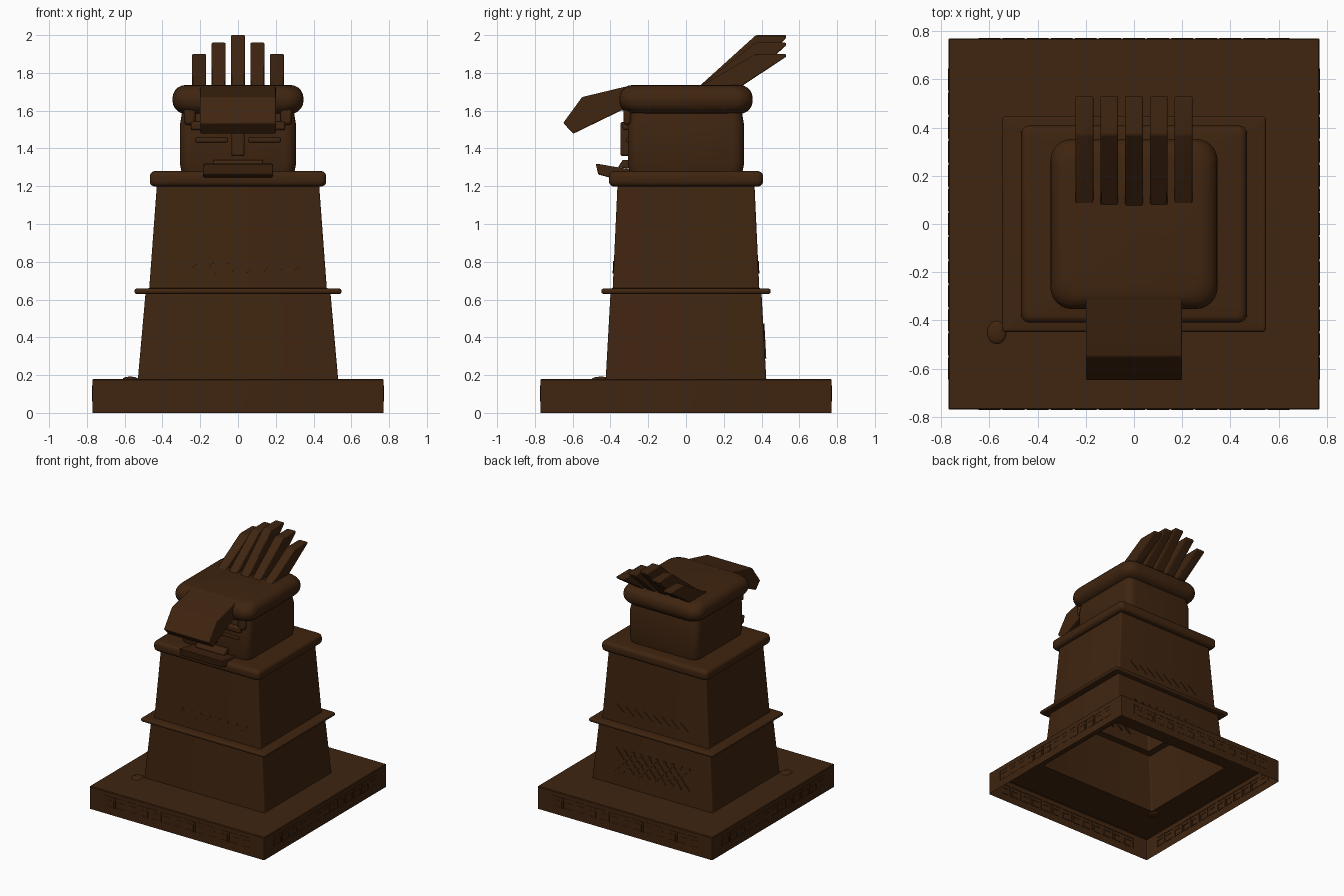
import bpy, bmesh, math
from mathutils import Matrix, Vector

if "Cube" in bpy.data.objects:
    bpy.data.objects.remove(bpy.data.objects["Cube"], do_unlink=True)

brown = bpy.data.materials.new("dark brown wood")
brown.use_nodes = True
colour = (0.05, 0.018, 0.005, 1)
brown.diffuse_color = colour
bsdf = brown.node_tree.nodes["Principled BSDF"]
bsdf.inputs["Base Color"].default_value = colour
bsdf.inputs["Roughness"].default_value = 0.8


def finish(name, bm, bevel=0):
    bmesh.ops.recalc_face_normals(bm, faces=bm.faces)
    mesh = bpy.data.meshes.new(name)
    bm.to_mesh(mesh)
    bm.free()
    mesh.materials.append(brown)
    obj = bpy.data.objects.new(name, mesh)
    bpy.context.collection.objects.link(obj)
    if bevel:
        mod = obj.modifiers.new("soft edges", "BEVEL")
        mod.width, mod.segments = bevel, 2
    bpy.ops.object.select_all(action="DESELECT")
    obj.select_set(True)
    bpy.context.view_layer.objects.active = obj
    bpy.ops.object.shade_smooth_by_angle(angle=math.radians(35))
    return obj


def rounded_ring(bm, hx, hy, r, z, steps=6):
    ring = []
    for k, (sx, sy) in enumerate([(1, 1), (-1, 1), (-1, -1), (1, -1)]):
        for i in range(steps + 1):
            a = math.pi / 2 * (k + i / steps)
            ring.append(bm.verts.new((sx * (hx - r) + r * math.cos(a),
                                      sy * (hy - r) + r * math.sin(a), z)))
    return ring


def shell(name, rows, cap=False):
    """Hollow loft through rounded rectangles given as half x, half y, radius, z."""
    bm = bmesh.new()
    rings = [rounded_ring(bm, *row) for row in rows]
    for a, b in zip(rings, rings[1:]):
        for i in range(len(a)):
            j = (i + 1) % len(a)
            bm.faces.new((a[i], a[j], b[j], b[i]))
    if cap:
        bm.faces.new(rings[-1])
    finish(name, bm)


def roll(hx, hy, corner, z0, z1, r):
    """Rows of a ledge whose rim is rounded above and below."""
    rows = []
    for zc, start in ((z0 + r, -90), (z1 - r, 0)):
        for i in range(6):
            a = math.radians(start + 18 * i)
            inset = r * (1 - math.cos(a))
            rows.append((hx - inset, hy - inset, corner, zc + r * math.sin(a)))
    return rows


def extrude_x(name, x0, x1, profile, bevel=0.006):
    """Solid with a side profile of (y, z) points."""
    bm = bmesh.new()
    ends = [[bm.verts.new((x, y, z)) for y, z in profile] for x in (x0, x1)]
    for end in ends:
        bm.faces.new(end)
    n = len(profile)
    for i in range(n):
        j = (i + 1) % n
        bm.faces.new((ends[0][i], ends[0][j], ends[1][j], ends[1][i]))
    return finish(name, bm, bevel)


def add_box(bm, size, matrix):
    bmesh.ops.create_cube(bm, size=1, matrix=matrix @ Matrix.Diagonal((*size, 1)))


def block(name, centre, size, bevel=0.01):
    bm = bmesh.new()
    add_box(bm, size, Matrix.Translation(centre))
    finish(name, bm, bevel)


# Hollow stepped tower
shell("base_slab", [(.77, .77, .006, 0), (.77, .77, .006, .175),
                    (.765, .765, .006, .18), (.53, .425, .01, .18)])
shell("lower_tier", [(.53, .425, .01, .18), (.49, .4, .01, .63)])
shell("middle_ledge", [(.49, .4, .01, .63)] + roll(.548, .448, .015, .63, .658, .012)
      + [(.47, .388, .01, .66)])
shell("upper_tier", [(.47, .388, .01, .66), (.43, .363, .01, 1.2)])
shell("top_ledge", [(.43, .363, .01, 1.2)] + roll(.467, .408, .03, 1.198, 1.28, .028)
      + [(.3, .3, .06, 1.28)])
shell("head", [(.3, .3, .06, 1.28), (.308, .308, .06, 1.32),
               (.308, .308, .06, 1.52), (.295, .295, .06, 1.6)])
shell("crown_roll", [(.29, .29, .06, 1.585)]
      + roll(.347, .353, .09, 1.583, 1.736, .07), cap=True)

# Visor over the face
extrude_x("visor", -.2, .2, [(-.28, 1.734), (-.33, 1.725), (-.55, 1.672), (-.65, 1.535),
                             (-.597, 1.478), (-.345, 1.6), (-.28, 1.6)])

# Five swept-back feathers, tallest in the middle
for i in range(-2, 3):
    top = (2.0, 1.96, 1.9)[abs(i)]
    extrude_x(f"feather_{i + 3}", i * .103 - .037, i * .103 + .037,
              [(.06, 1.72), (.37, top), (.53, top), (.53, top - .015), (.28, 1.72)])

# Face
block("nose", (0, -.32, 1.45), (.07, .055, .18))
block("brow", (0, -.31, 1.52), (.5, .05, .045))
for side, x in (("right", -1), ("left", 1)):
    block(f"{side}_eyelid", (x * .14, -.307, 1.445), (.17, .02, .025), .006)
    block(f"{side}_temple", (x * .255, -.31, 1.57), (.06, .04, .09), .015)
extrude_x("upper_lip", -.13, .13, [(-.335, 1.34), (-.28, 1.34), (-.28, 1.29), (-.36, 1.3)])
extrude_x("lower_lip", -.185, .185, [(-.478, 1.32), (-.3, 1.29), (-.3, 1.24),
                                     (-.4, 1.245), (-.465, 1.262)])

# Shallow key pattern around the slab
bm = bmesh.new()
strokes = [(0, .04, .09, .008), (-.041, 0, .008, .08), (.012, -.036, .06, .008),
           (.041, -.012, .008, .055), (.015, .012, .055, .008)]
for quarter in range(4):
    turn = Matrix.Rotation(quarter * math.pi / 2, 4, "Z")
    for i in range(13):
        for dx, dz, w, h in strokes:
            spot = Vector(((i - 6) * .1 + dx, -.769, .1 + dz))
            add_box(bm, (w, .006, h), turn @ Matrix.Translation(spot))
finish("key_pattern", bm)


def slanted_bars(name, side, xs, z, length, angles, wall, lean):
    """Diagonal bars lying on a leaning front (-1) or back (1) wall."""
    bm = bmesh.new()
    for x in xs:
        for angle in angles:
            m = (Matrix.Translation((x, side * wall, z)) @ Matrix.Rotation(side * lean, 4, "X")
                 @ Matrix.Rotation(angle, 4, "Y"))
            add_box(bm, (.014, .012, length), m)
    finish(name, bm)


# Woven lattice on the lower back, slanted marks on the upper tier
slanted_bars("back_lattice", 1, [-.24 + .07 * i for i in range(8)], .38, .24,
             (.75, -.75), .414, .055)
for side, label in ((-1, "front"), (1, "back")):
    slanted_bars(f"{label}_marks", side, [-.25 + .08 * i for i in range(8)], .77, .09,
                 (.9,), .381, .046)

# Small round stud on the slab
bm = bmesh.new()
bmesh.ops.create_uvsphere(bm, u_segments=16, v_segments=8, radius=.04,
                          matrix=Matrix.Translation((-.57, -.45, .18))
                          @ Matrix.Diagonal((1, 1.2, .3, 1)))
finish("slab_stud", bm)
